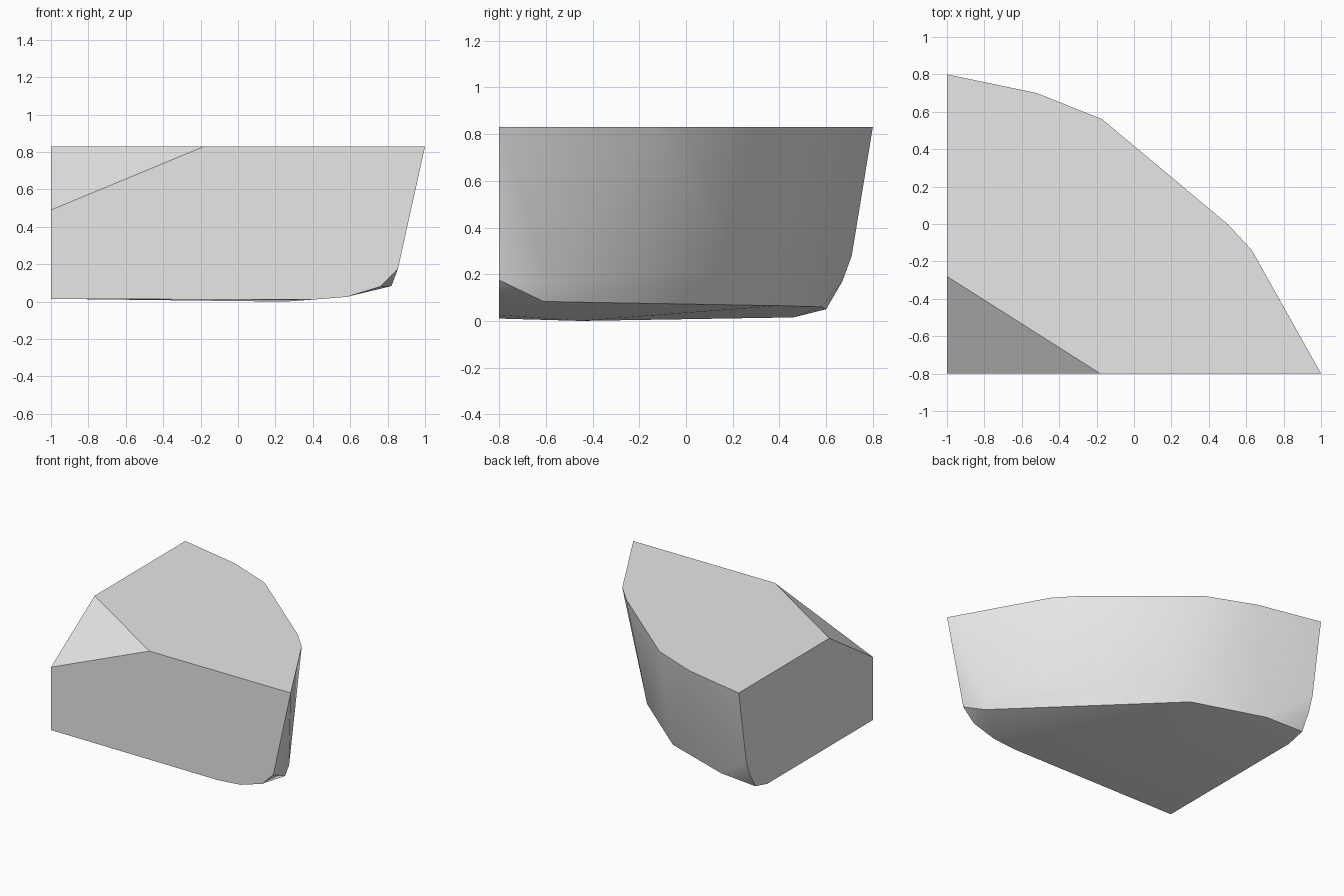
import bpy
import bmesh
import math

cube = bpy.data.objects.get("Cube")
if cube:
    bpy.data.objects.remove(cube, do_unlink=True)

LEFT, FRONT, TOP = -1.0, -0.8, 0.83

# Outlines of the chunk: top rim, the two flat cut walls, the lower crease
rim = [(-1, 0.8), (-0.52, 0.7), (-0.17, 0.56), (0.5, 0), (0.63, -0.14), (1, -0.8)]
front_profile = [(0.855, 0.175), (0.76, 0.08), (0.58, 0.025), (0.39, 0.01), (-1, 0.015)]
side_profile = [(0.71, 0.28), (0.67, 0.17), (0.6, 0.05), (0.46, 0.015)]
crease = [(0.82, -0.61, 0.083), (-0.17, 0.4, 0.065), (-0.7, 0.58, 0.06)]
wall_bulge = [(0.836, -0.585, 0.16), (0.15, 0.25, 0.23)]
belly = [(0.25, -0.45, 0.0)]
chipped_corner = [(LEFT, FRONT, 0.49), (-0.18, FRONT, TOP), (LEFT, -0.28, TOP)]

points = [(x, y, TOP) for x, y in rim]
points += [(x, FRONT, z) for x, z in front_profile]
points += [(LEFT, y, z) for y, z in side_profile]
points += crease + wall_bulge + belly + chipped_corner

# Wrap the outlines in one solid and merge the flat faces
bm = bmesh.new()
for p in points:
    bm.verts.new(p)
bmesh.ops.convex_hull(bm, input=bm.verts[:])
bmesh.ops.delete(bm, geom=[v for v in bm.verts if not v.link_faces], context='VERTS')
bmesh.ops.dissolve_limit(bm, angle_limit=math.radians(0.5),
                         verts=bm.verts[:], edges=bm.edges[:])
bmesh.ops.recalc_face_normals(bm, faces=bm.faces[:])
bm.normal_update()


def region(face):
    """Name the surface a face belongs to; shading is smooth only inside one."""
    n = face.normal
    if n.z > 0.99:
        return "top"
    if n.z > 0.3:
        return "chip"
    if n.y < -0.99:
        return "front"
    if n.x < -0.99:
        return "left"
    if n.z < -0.6 and max(v.co.z for v in face.verts) < 0.18:
        return "underside"
    return "wall"


for face in bm.faces:
    face.smooth = True
for edge in bm.edges:
    edge.smooth = len({region(f) for f in edge.link_faces}) == 1

mesh = bpy.data.meshes.new("rock_chunk")
bm.to_mesh(mesh)
bm.free()

# Plain grey stone
stone = bpy.data.materials.new("stone_grey")
stone.use_nodes = True
colour = (0.8, 0.8, 0.8, 1)
stone.diffuse_color = colour
stone.node_tree.nodes["Principled BSDF"].inputs["Base Color"].default_value = colour
mesh.materials.append(stone)

rock = bpy.data.objects.new("rock_chunk", mesh)
bpy.context.collection.objects.link(rock)
